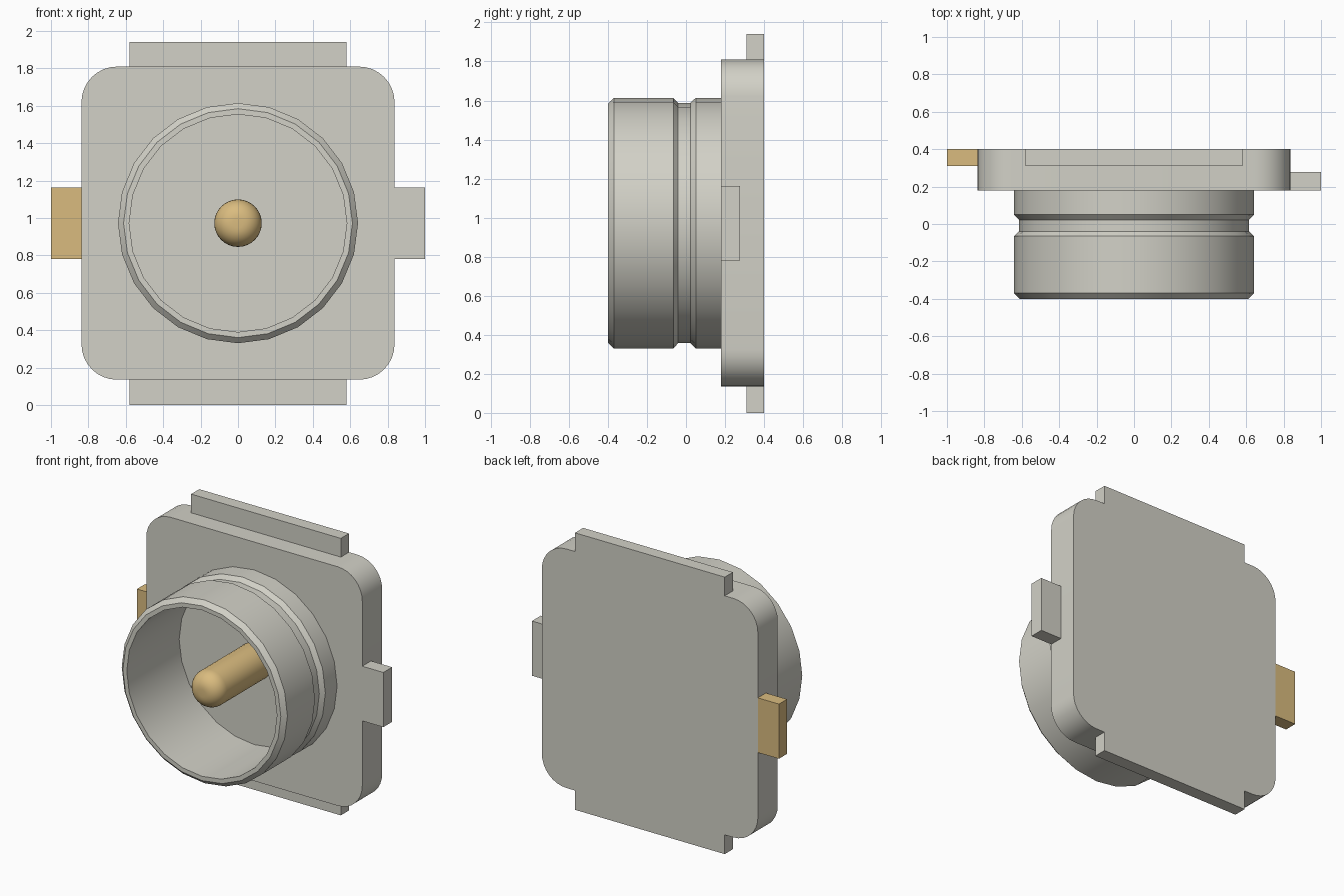
import bpy, bmesh, math

if "Cube" in bpy.data.objects:
    bpy.data.objects.remove(bpy.data.objects["Cube"])

CZ = 0.972  # height of the connector axis


def material(name, rgb):
    m = bpy.data.materials.new(name)
    m.diffuse_color = (*rgb, 1)
    m.use_nodes = True
    m.node_tree.nodes["Principled BSDF"].inputs["Base Color"].default_value = m.diffuse_color
    return m


STEEL = material("warm grey metal", (0.645, 0.637, 0.571))
GOLD = material("gold metal", (0.70, 0.50, 0.212))


def finish(name, bm, mat, smooth=False):
    bmesh.ops.recalc_face_normals(bm, faces=bm.faces)
    me = bpy.data.meshes.new(name)
    bm.to_mesh(me)
    bm.free()
    me.materials.append(mat)
    ob = bpy.data.objects.new(name, me)
    bpy.context.collection.objects.link(ob)
    if smooth:
        bpy.ops.object.select_all(action='DESELECT')
        ob.select_set(True)
        bpy.context.view_layer.objects.active = ob
        bpy.ops.object.shade_smooth_by_angle(angle=math.radians(32))
    return ob


def box(name, x, y, z, mat):
    bm = bmesh.new()
    bmesh.ops.create_cube(bm, size=1)
    for v in bm.verts:
        v.co = [(a + b) / 2 + c * (b - a) for c, (a, b) in zip(v.co, (x, y, z))]
    return finish(name, bm, mat)


def lathe(name, profile, sides, mat):
    """Turn (radius, y) points around the connector axis."""
    bm = bmesh.new()
    rings = []
    for r, y in profile:
        n = sides if r > 0 else 1
        rings.append([bm.verts.new((r * math.sin(math.tau * i / sides), y,
                                    CZ + r * math.cos(math.tau * i / sides)))
                      for i in range(n)])
    for a, b in zip(rings, rings[1:]):
        for i in range(sides):
            j = (i + 1) % sides
            if len(a) == 1:
                bm.faces.new((a[0], b[i], b[j]))
            else:
                bm.faces.new((a[i], a[j], b[j], b[i]))
    return finish(name, bm, mat, True)


# Base plate with rounded corners
half, rad, steps = 0.837, 0.19, 8
bm = bmesh.new()
outline = []
for q, (sx, sz) in enumerate(((1, 1), (-1, 1), (-1, -1), (1, -1))):
    for i in range(steps + 1):
        t = math.pi / 2 * (q + i / steps)
        outline.append(bm.verts.new((sx * (half - rad) + rad * math.cos(t), 0.18,
                                     CZ + sz * (half - rad) + rad * math.sin(t))))
front = bm.faces.new(outline)
back = bmesh.ops.extrude_face_region(bm, geom=[front], use_keep_orig=True)
for g in back["geom"]:
    if isinstance(g, bmesh.types.BMVert):
        g.co.y = 0.40
finish("base_plate", bm, STEEL, True)

# Ground tabs above and below, side tab and signal tab
box("top_tab", (-0.58, 0.58), (0.31, 0.40), (CZ + half, 1.94), STEEL)
box("bottom_tab", (-0.58, 0.58), (0.31, 0.40), (0.0, CZ - half), STEEL)
box("right_tab", (half, 1.0), (0.18, 0.277), (0.78, 1.163), STEEL)
box("signal_tab", (-1.0, -half), (0.31, 0.40), (0.78, 1.163), GOLD)

# Outer collar with snap groove and chamfered rim
lathe("collar", [(0.642, 0.18), (0.642, 0.05), (0.615, 0.022), (0.615, -0.04),
                 (0.642, -0.065), (0.642, -0.37), (0.612, -0.40),
                 (0.582, -0.40), (0.582, 0.18)], 24, STEEL)

# Centre pin with rounded tip
tip = [(0.027 + 0.1 * math.sin(t), -0.30 - 0.1 * math.cos(t))
       for t in (math.pi / 2 * i / 8 for i in range(9))]
lathe("centre_pin", [(0, -0.40)] + tip + [(0.127, 0.18)], 32, GOLD)
